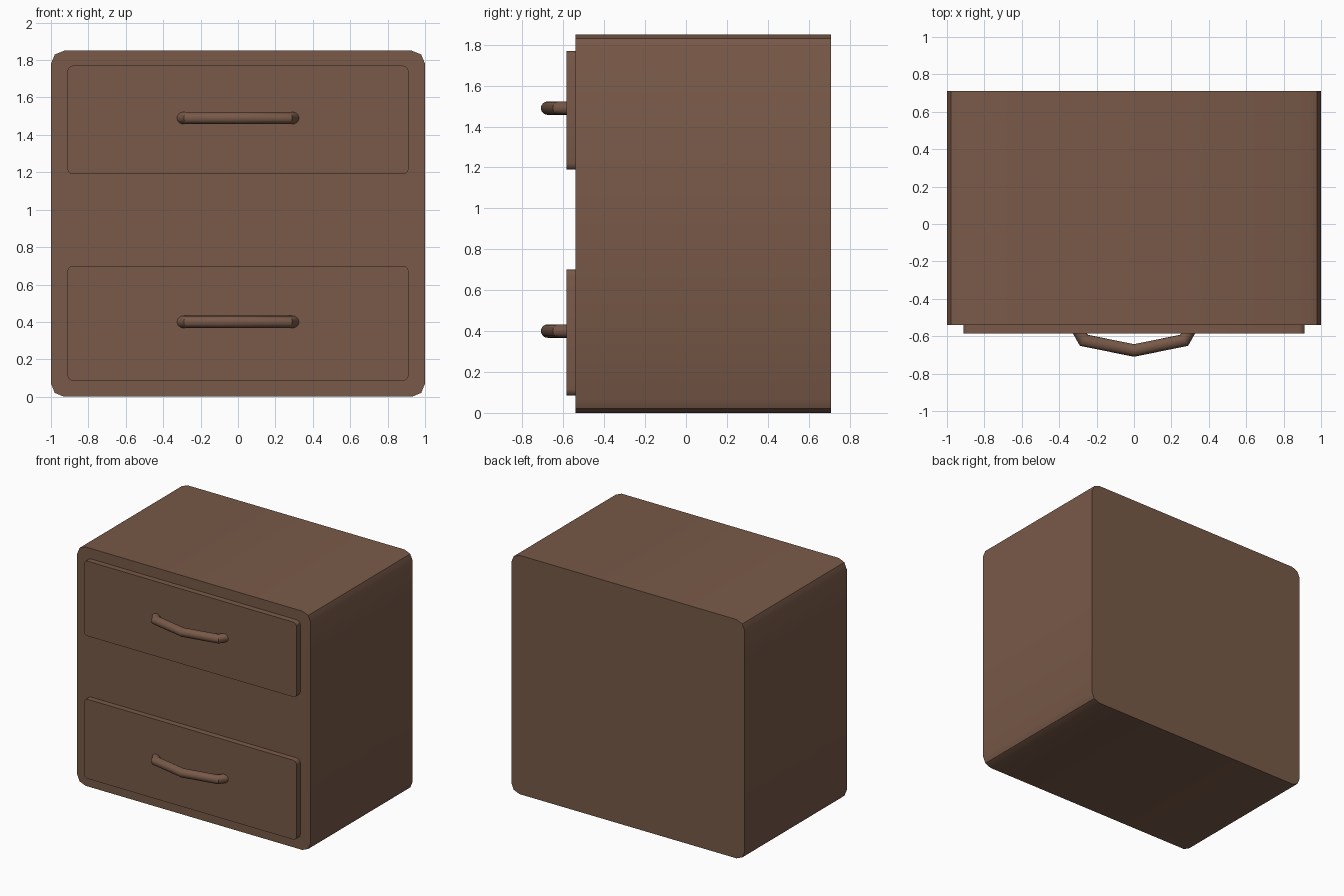
import bpy, math
from mathutils import Vector

if "Cube" in bpy.data.objects:
    bpy.data.objects.remove(bpy.data.objects["Cube"])

wood = bpy.data.materials.new("brown wood")
wood.diffuse_color = (0.188, 0.1, 0.065, 1)
wood.use_nodes = True
wood.node_tree.nodes["Principled BSDF"].inputs["Base Color"].default_value = wood.diffuse_color


def add_mesh(name, verts, faces):
    me = bpy.data.meshes.new(name)
    me.from_pydata(verts, [], faces)
    me.materials.append(wood)
    ob = bpy.data.objects.new(name, me)
    bpy.context.collection.objects.link(ob)
    bpy.ops.object.select_all(action='DESELECT')
    ob.select_set(True)
    bpy.context.view_layer.objects.active = ob
    bpy.ops.object.mode_set(mode='EDIT')
    bpy.ops.mesh.select_all(action='SELECT')
    bpy.ops.mesh.normals_make_consistent(inside=False)
    bpy.ops.object.mode_set(mode='OBJECT')
    bpy.ops.object.shade_smooth_by_angle(angle=math.radians(30))
    return ob


def rounded_panel(name, half, z0, z1, y0, y1, r, seg):
    """Rounded rectangle in XZ, extruded along Y."""
    prof = []
    corners = [(half - r, z1 - r), (r - half, z1 - r), (r - half, z0 + r), (half - r, z0 + r)]
    for q, (cx, cz) in enumerate(corners):
        for i in range(seg + 1):
            a = math.pi / 2 * (q + i / seg)
            prof.append((cx + r * math.cos(a), cz + r * math.sin(a)))
    n = len(prof)
    verts = [(x, y, z) for y in (y0, y1) for x, z in prof]
    faces = [(i, (i + 1) % n, n + (i + 1) % n, n + i) for i in range(n)]
    faces += [tuple(range(n)), tuple(range(n, 2 * n))]
    return add_mesh(name, verts, faces)


def handle(name, z, r=0.033, sides=16):
    """Round bar swept along a bent path with mitred joints."""
    path = [Vector(p) for p in ((-0.303, -0.56), (-0.268, -0.622), (0, -0.676),
                                (0.268, -0.622), (0.303, -0.56))]
    verts, faces = [], []
    for i, p in enumerate(path):
        d0 = (p - path[max(i - 1, 0)]).normalized() if i else (path[1] - p).normalized()
        d1 = (path[i + 1] - p).normalized() if i < len(path) - 1 else d0
        t = (d0 + d1).normalized()
        side = Vector((-t.y, t.x)) / max(t.dot(d1), 0.3)
        for k in range(sides):
            a = 2 * math.pi * k / sides
            q = p + side * r * math.cos(a)
            verts.append((q.x, q.y, z + r * math.sin(a)))
    for i in range(len(path) - 1):
        for k in range(sides):
            m = (k + 1) % sides
            faces.append((i * sides + k, i * sides + m, (i + 1) * sides + m, (i + 1) * sides + k))
    last = (len(path) - 1) * sides
    faces += [tuple(range(sides)), tuple(range(last, last + sides))]
    return add_mesh(name, verts, faces)


# Cabinet body
rounded_panel("cabinet_body", 1.0, 0.0, 1.85, -0.54, 0.71, 0.07, 2)

# Drawers with handles
for label, z0, z1, hz in (("upper", 1.19, 1.77, 1.49), ("lower", 0.085, 0.70, 0.40)):
    rounded_panel(label + "_drawer_front", 0.912, z0, z1, -0.585, -0.53, 0.03, 3)
    handle(label + "_drawer_handle", hz)
